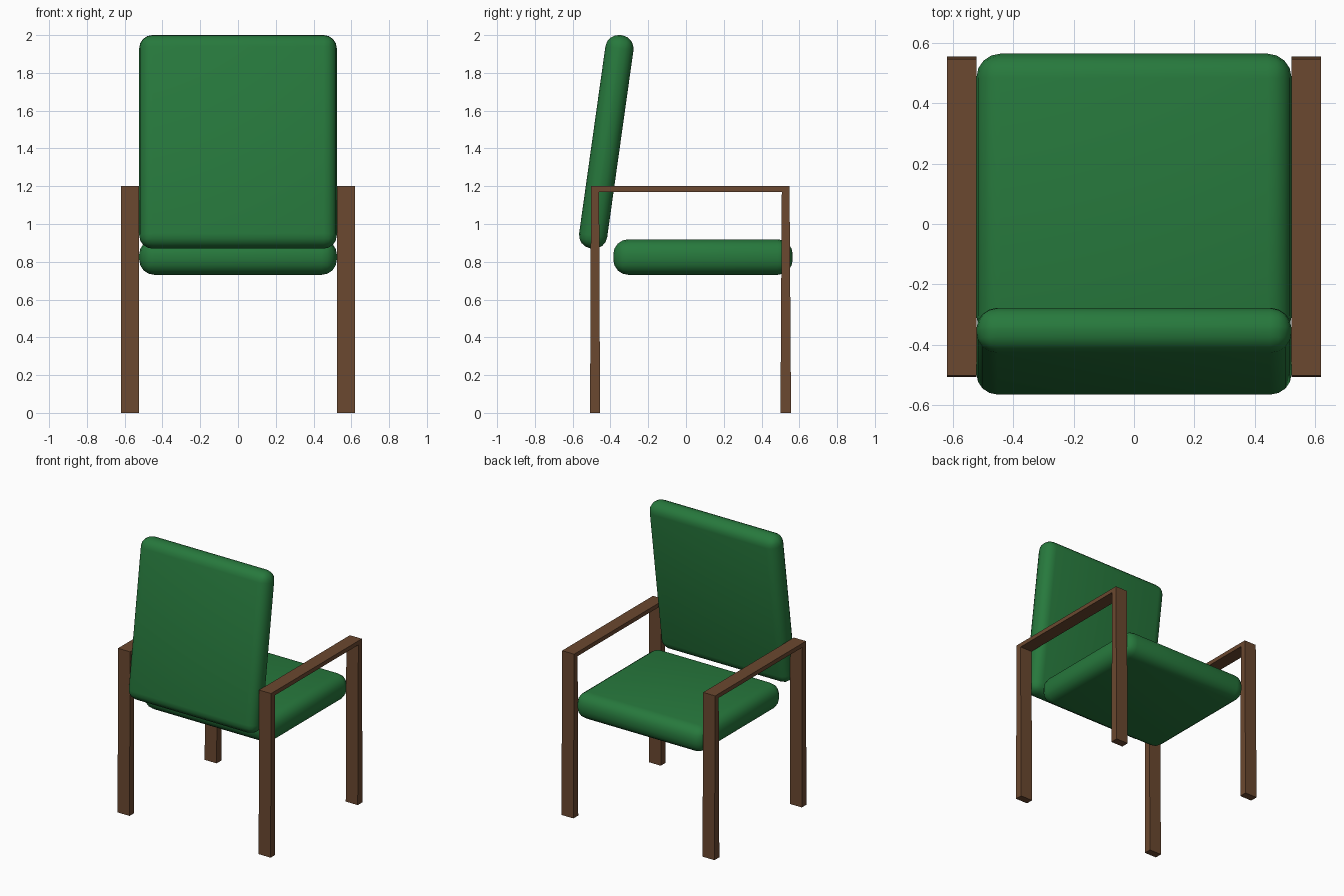
import bpy, bmesh, math
from mathutils import Matrix

cube = bpy.data.objects.get("Cube")
if cube:
    bpy.data.objects.remove(cube, do_unlink=True)


def make_material(name, rgb):
    mat = bpy.data.materials.new(name)
    mat.use_nodes = True
    color = (*rgb, 1.0)
    mat.diffuse_color = color
    mat.node_tree.nodes["Principled BSDF"].inputs["Base Color"].default_value = color
    return mat


green = make_material("green_fabric", (0.02, 0.19, 0.046))
brown = make_material("brown_wood", (0.145, 0.065, 0.029))


def add_object(name, bm, mat):
    bmesh.ops.recalc_face_normals(bm, faces=bm.faces[:])
    mesh = bpy.data.meshes.new(name)
    bm.to_mesh(mesh)
    bm.free()
    mesh.materials.append(mat)
    obj = bpy.data.objects.new(name, mesh)
    bpy.context.collection.objects.link(obj)
    return obj


def cushion(name, size, center, radius, tilt=0.0):
    """Box with rounded edges, smooth shaded."""
    bm = bmesh.new()
    bmesh.ops.create_cube(bm, size=1.0, matrix=Matrix.Diagonal((*size, 1.0)))
    bmesh.ops.bevel(bm, geom=bm.edges[:], offset=radius, segments=4,
                    profile=0.5, affect='EDGES')
    obj = add_object(name, bm, green)
    obj.location = center
    obj.rotation_euler.x = math.radians(tilt)
    bpy.ops.object.select_all(action='DESELECT')
    obj.select_set(True)
    bpy.context.view_layer.objects.active = obj
    bpy.ops.object.shade_smooth_by_angle(angle=math.radians(40))


def side_frame(name, side):
    """Two slightly flared legs joined by an armrest, extruded sideways."""
    profile = [(-0.508, 0), (-0.503, 1.2), (0.548, 1.2), (0.556, 0),
               (0.50, 0), (0.507, 1.17), (-0.46, 1.17), (-0.455, 0)]
    bm = bmesh.new()
    verts = [bm.verts.new((side * 0.523, y, z)) for y, z in profile]
    # Back leg, armrest and front leg as three quads
    faces = [bm.faces.new([verts[i] for i in quad])
             for quad in ((0, 1, 6, 7), (1, 2, 5, 6), (2, 3, 4, 5))]
    grown = bmesh.ops.extrude_face_region(bm, geom=faces, use_keep_orig=True)
    moved = [v for v in grown["geom"] if isinstance(v, bmesh.types.BMVert)]
    bmesh.ops.translate(bm, verts=moved, vec=(side * 0.097, 0, 0))
    add_object(name, bm, brown)


# Upholstery
cushion("seat_cushion", (1.046, 0.95, 0.188), (0, 0.09, 0.825), 0.08)
cushion("back_cushion", (1.046, 0.15, 1.14), (0, -0.422, 1.435), 0.07, tilt=-8)

# Wooden legs and armrests
for side, label in ((1, "left"), (-1, "right")):
    side_frame(label + "_leg_and_armrest_frame", side)
